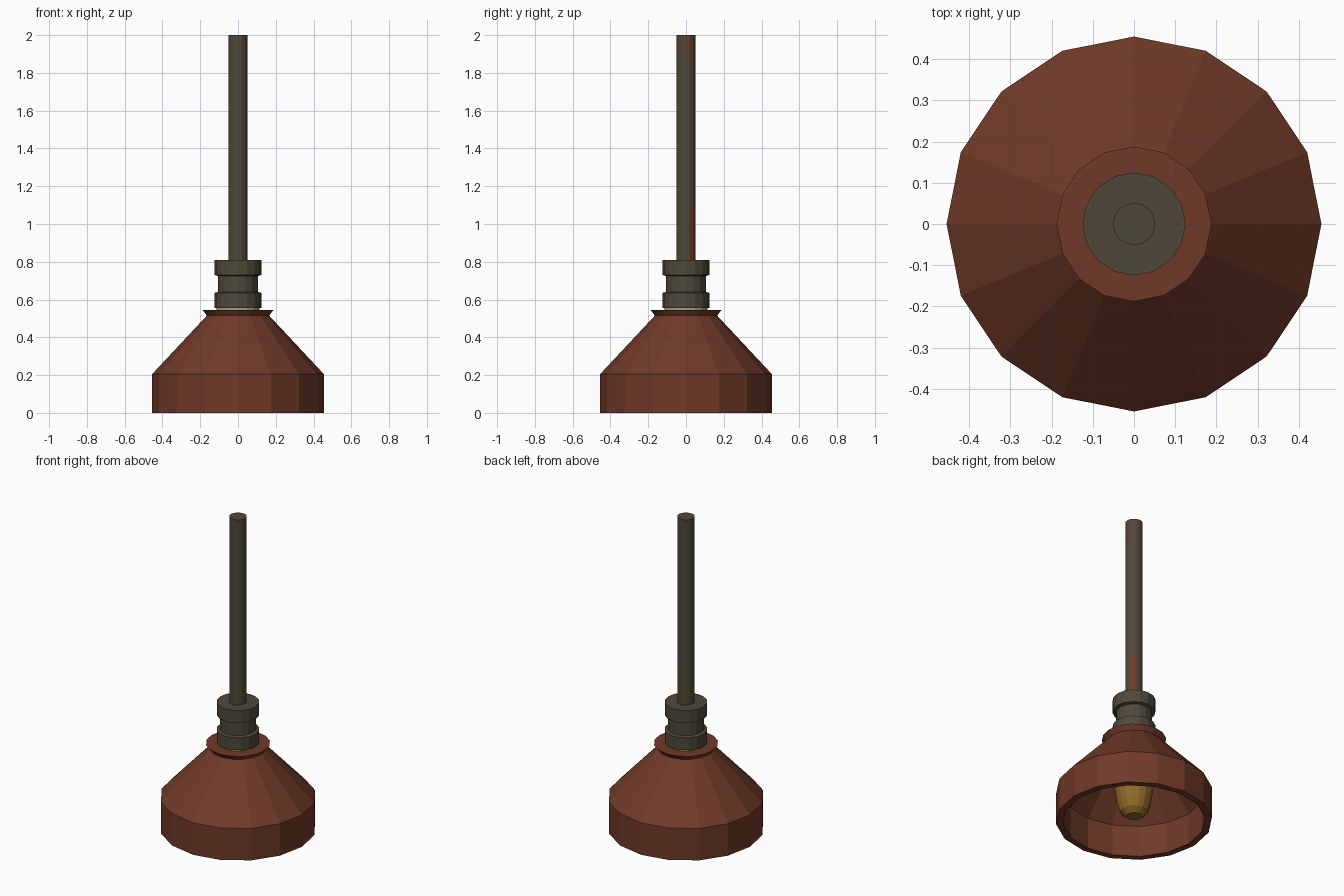
import bpy
import bmesh
import math

cube = bpy.data.objects.get("Cube")
if cube:
    bpy.data.objects.remove(cube, do_unlink=True)

SIDES = 16


def material(name, colour):
    mat = bpy.data.materials.new(name)
    mat.use_nodes = True
    mat.diffuse_color = (*colour, 1)
    mat.node_tree.nodes["Principled BSDF"].inputs["Base Color"].default_value = (*colour, 1)
    return mat


rust = material("rusty red", (0.162, 0.042, 0.021))
metal = material("dark metal", (0.08, 0.065, 0.042))
glass = material("amber glass", (0.28, 0.14, 0.022))
pale = material("pale gasket", (0.4, 0.34, 0.25))


def lathe(name, profile, mats, closed=False, rule=None):
    """Spin (radius, z) points round the z axis; cap the ends unless closed."""
    bm = bmesh.new()
    rings = []
    for r, z in profile:
        rings.append([bm.verts.new((r * math.cos(a), r * math.sin(a), z))
                      for a in (math.tau * i / SIDES for i in range(SIDES))])
    pairs = list(zip(rings, rings[1:]))
    if closed:
        pairs.append((rings[-1], rings[0]))
    else:
        bm.faces.new(rings[0])
        bm.faces.new(rings[-1])
    for low, high in pairs:
        for i in range(SIDES):
            j = (i + 1) % SIDES
            bm.faces.new((low[i], low[j], high[j], high[i]))
    bmesh.ops.recalc_face_normals(bm, faces=bm.faces)
    if rule:
        for f in bm.faces:
            f.material_index = rule(f)
    mesh = bpy.data.meshes.new(name)
    bm.to_mesh(mesh)
    bm.free()
    for m in mats:
        mesh.materials.append(m)
    obj = bpy.data.objects.new(name, mesh)
    bpy.context.collection.objects.link(obj)
    return obj


# Hollow shade: outer wall, flared lip, then the inner wall back down
lathe("shade", [
    (0.455, 0), (0.455, 0.205), (0.165, 0.515), (0.188, 0.545), (0.06, 0.546),
    (0.06, 0.51), (0.15, 0.49), (0.415, 0.2), (0.415, 0),
], [rust], closed=True)

# Gasket between the shade and the socket
lathe("gasket", [(0.115, 0.54), (0.115, 0.558)], [pale])

# Grooved socket
lathe("socket", [
    (0.125, 0.555), (0.125, 0.635), (0.106, 0.64), (0.106, 0.725),
    (0.125, 0.73), (0.125, 0.81),
], [metal])


# Hanging rod with two rust patches on its faces
def rod_colour(face):
    c = face.calc_center_median()
    if abs(face.normal.z) > 0.5:
        return 0
    angle = math.degrees(math.atan2(c.y, c.x))
    low_patch = c.z < 1.08 and 30 < angle < 60
    top_patch = c.z > 1.86 and 0 < angle < 20
    return int(low_patch or top_patch)


lathe("rod", [(0.051, 0.8), (0.051, 1.09), (0.051, 1.87), (0.051, 2)],
      [metal, rust], rule=rod_colour)

# Bulb inside the shade
lathe("bulb", [
    (0.045, 0.03), (0.08, 0.06), (0.1, 0.12), (0.118, 0.24),
    (0.118, 0.32), (0.09, 0.42), (0.065, 0.52),
], [glass])
